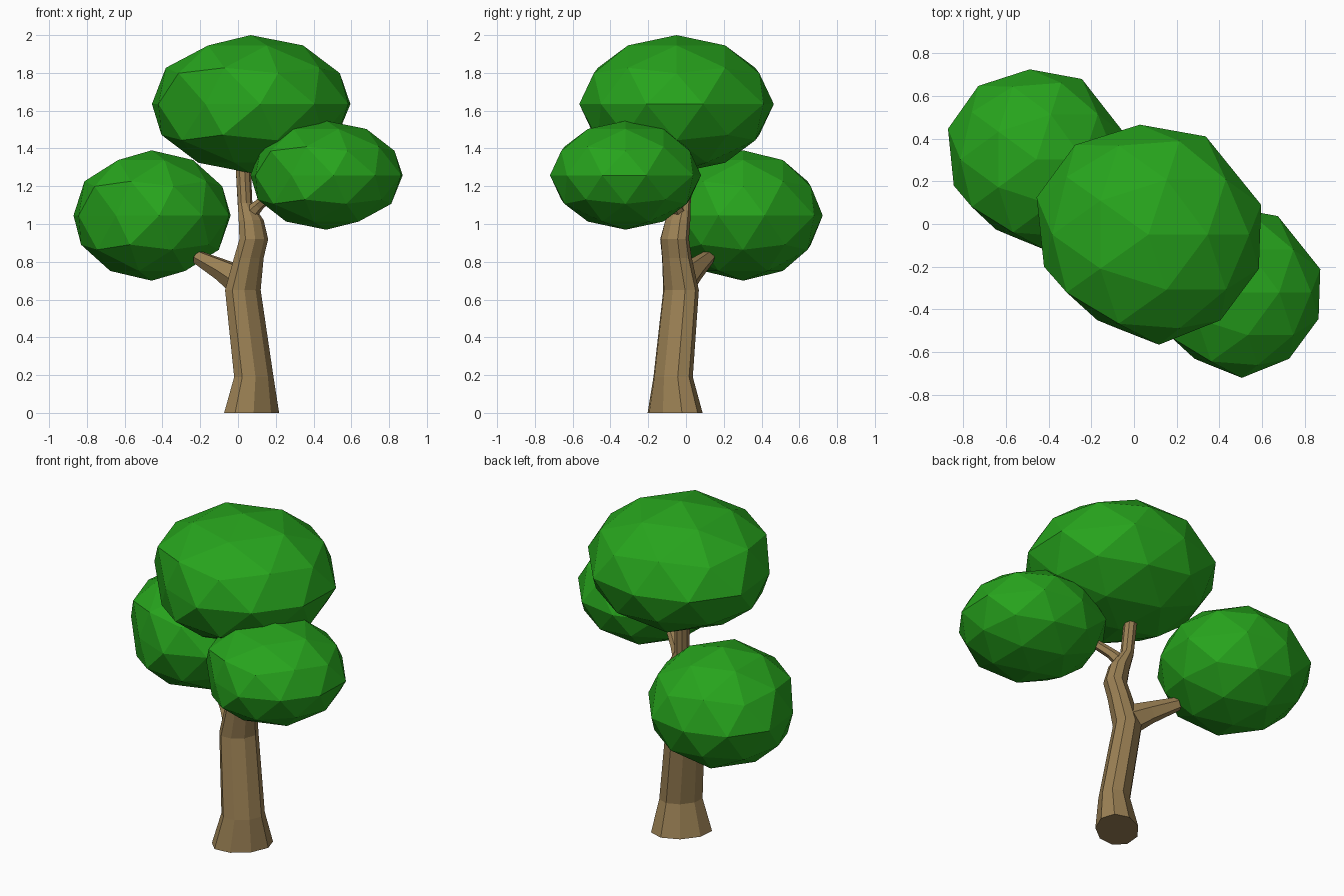
import bpy, bmesh, math
from mathutils import Vector

if "Cube" in bpy.data.objects:
    bpy.data.objects.remove(bpy.data.objects["Cube"])


def material(name, rgb):
    m = bpy.data.materials.new(name)
    m.diffuse_color = (*rgb, 1)
    m.use_nodes = True
    m.node_tree.nodes["Principled BSDF"].inputs["Base Color"].default_value = m.diffuse_color
    return m


def finish(name, bm, mat):
    bmesh.ops.recalc_face_normals(bm, faces=bm.faces)
    me = bpy.data.meshes.new(name)
    bm.to_mesh(me)
    bm.free()
    me.materials.append(mat)
    ob = bpy.data.objects.new(name, me)
    bpy.context.collection.objects.link(ob)
    return ob


def loft(name, rings, mat):
    """Skin a list of vertex rings and cap both ends."""
    bm = bmesh.new()
    loops = [[bm.verts.new(p) for p in ring] for ring in rings]
    n = len(loops[0])
    for a, b in zip(loops, loops[1:]):
        for i in range(n):
            j = (i + 1) % n
            bm.faces.new((a[i], a[j], b[j], b[i]))
    bm.faces.new(loops[0][::-1])
    bm.faces.new(loops[-1])
    return finish(name, bm, mat)


def trunk_ring(x, y, z, a, b, n=9):
    """Oval ring whose long axis runs along the x = y diagonal."""
    pts = []
    for i in range(n):
        t = 2 * math.pi * i / n
        u, v = a * math.cos(t), b * math.sin(t)
        pts.append(Vector((x + (u - v) * 0.7071, y + (u + v) * 0.7071, z)))
    return pts


def branch(name, stations, mat, n=6):
    """Tapered limb; each station is (centre, radius)."""
    axis = (Vector(stations[-1][0]) - Vector(stations[0][0])).normalized()
    side = axis.cross(Vector((0, 0, 1))).normalized()
    up = side.cross(axis)
    rings = [[Vector(c) + r * (math.cos(2 * math.pi * i / n) * side
                               + math.sin(2 * math.pi * i / n) * up)
              for i in range(n)] for c, r in stations]
    return loft(name, rings, mat)


bark = material("bark", (0.33, 0.22, 0.09))
leaf = material("leaf", (0.02, 0.37, 0.012))

# Trunk: flared base, gentle bends, thin top
loft("trunk", [trunk_ring(*s) for s in (
    (0.07, -0.06, 0.00, 0.172, 0.120),
    (0.082, -0.07, 0.19, 0.122, 0.088),
    (0.024, -0.028, 0.65, 0.110, 0.080),
    (0.055, -0.05, 0.82, 0.090, 0.070),
    (0.082, -0.062, 0.92, 0.088, 0.066),
    (0.068, -0.045, 1.02, 0.075, 0.060),
    (0.036, -0.015, 1.11, 0.042, 0.038),
    (0.027, 0.0, 1.29, 0.044, 0.038))], bark)

# Branches carrying the two lower crowns
branch("left_branch", [((0.03, -0.03, 0.69), 0.09),
                       ((-0.08, 0.04, 0.755), 0.062),
                       ((-0.215, 0.12, 0.825), 0.038)], bark)
branch("right_branch", [((0.05, -0.025, 1.04), 0.045),
                        ((0.11, -0.06, 1.10), 0.03),
                        ((0.19, -0.12, 1.17), 0.026)], bark)

# Crowns: low-poly icospheres sharing a slightly irregular equator
EQUATOR = [(1.0, .272), (.51, .893), (-.075, 1.0), (-.65, .816), (-.99, .34),
           (-.925, -.29), (-.453, -.777), (.094, -1.0), (.64, -.777), (.98, -.31)]


def crown(name, centre, size):
    bm = bmesh.new()
    bmesh.ops.create_icosphere(bm, subdivisions=2, radius=1)
    for v in bm.verts:
        if abs(v.co.z) < 0.05:
            k = round((math.degrees(math.atan2(v.co.y, v.co.x)) - 18) / 36) % 10
            v.co.x, v.co.y = EQUATOR[k]
    for v in bm.verts:
        v.co = Vector(centre) + Vector([a * s for a, s in zip(v.co, size)])
    return finish(name, bm, leaf)


crown("top_crown", (0.067, -0.05, 1.635), (0.528, 0.515, 0.365))
crown("left_crown", (-0.457, 0.302, 1.045), (0.418, 0.422, 0.345))
crown("right_crown", (0.467, -0.32, 1.258), (0.405, 0.40, 0.288))
